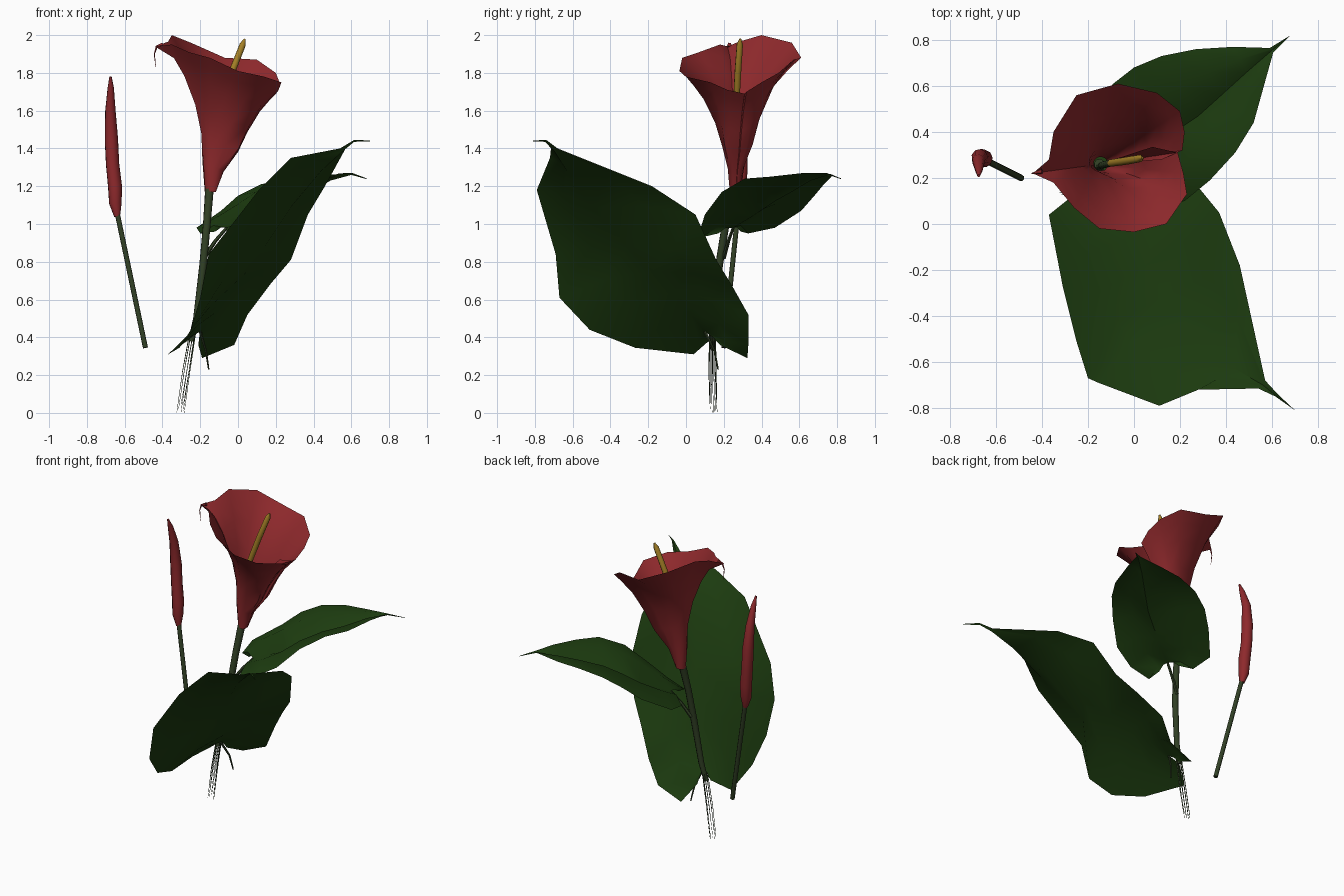
import bpy, bmesh, math, random
from mathutils import Vector as V

random.seed(4)


def material(name, rgb):
    m = bpy.data.materials.new(name)
    m.diffuse_color = (*rgb, 1)
    return m


RED = material("petal_red", (0.27, 0.022, 0.025))
LEAF = material("leaf_green", (0.012, 0.045, 0.005))
STEM = material("stem_green", (0.03, 0.05, 0.018))
GOLD = material("spadix_gold", (0.38, 0.22, 0.02))


def sheet(name, rows, mat, wrap=False, caps=False):
    """Skin a list of equal-length point rows with quads."""
    bm = bmesh.new()
    vs = [[bm.verts.new(p) for p in r] for r in rows]
    n = len(rows[0])
    for a, b in zip(vs, vs[1:]):
        for i in range(n if wrap else n - 1):
            j = (i + 1) % n
            bm.faces.new((a[i], a[j], b[j], b[i]))
    if caps:
        bm.faces.new(vs[0][::-1])
        bm.faces.new(vs[-1])
    bmesh.ops.remove_doubles(bm, verts=bm.verts, dist=0.0005)
    bmesh.ops.recalc_face_normals(bm, faces=bm.faces)
    me = bpy.data.meshes.new(name)
    bm.to_mesh(me)
    bm.free()
    me.materials.append(mat)
    ob = bpy.data.objects.new(name, me)
    bpy.context.collection.objects.link(ob)
    bpy.ops.object.select_all(action='DESELECT')
    ob.select_set(True)
    bpy.context.view_layer.objects.active = ob
    bpy.ops.object.shade_smooth_by_angle(angle=math.radians(50))
    return ob


def tube(name, pts, radii, mat, sides=8):
    """Tapered tube through points."""
    pts = [V(p) for p in pts]
    rows = []
    for i, p in enumerate(pts):
        d = (pts[min(i + 1, len(pts) - 1)] - pts[max(i - 1, 0)]).normalized()
        u = d.cross(V((0.3, 1, 0.1))).normalized()
        w = d.cross(u)
        rows.append([p + radii[i] * (u * math.cos(a) + w * math.sin(a))
                     for a in (math.tau * k / sides for k in range(sides))])
    return sheet(name, rows, mat, True, True)


def leaf(name, left, mid, right, lift):
    """Blade from two edges and a midrib, with slightly arched halves."""
    rows = []
    for l, m, r in zip(left, mid, right):
        l, m, r = V(l), V(m), V(r)
        up = V((0, 0, lift))
        ql = (l + m) / 2 + up * min(1, (l - m).length * 3)
        qr = (r + m) / 2 + up * min(1, (r - m).length * 3)
        rows.append([l, ql, m, qr, r])
    return sheet(name, rows, LEAF)


# Large leaf leaning to the front right
leaf("large_leaf",
     [(-.27, .12, .38), (-.37, .04, .31), (-.31, -.27, .345), (-.25, -.51, .44), (-.20, -.67, .61),
      (-.155, -.69, .84), (.11, -.79, 1.18), (.28, -.72, 1.35), (.54, -.715, 1.40),
      (.615, -.75, 1.445), (.70, -.81, 1.44)],
     [(-.2, .10, .43), (-.2, .10, .43), (-.12, .02, .53), (-.04, -.07, .64), (.05, -.18, .75),
      (.14, -.31, .88), (.28, -.50, 1.09), (.44, -.63, 1.28), (.56, -.70, 1.39),
      (.615, -.745, 1.435), (.70, -.81, 1.438)],
     [(-.21, .18, .36), (-.19, .325, .29), (-.02, .33, .36), (.05, .33, .52), (.17, .24, .68),
      (.28, .16, .81), (.37, .05, 1.05), (.46, -.18, 1.2), (.57, -.68, 1.40),
      (.625, -.74, 1.445), (.70, -.81, 1.442)], .025)

# Small leaf at the back right
leaf("small_leaf",
     [(-.12, .29, .96), (-.20, .33, .95), (-.22, .47, .98), (-.09, .61, 1.07), (.0, .68, 1.15),
      (.12, .73, 1.21), (.27, .76, 1.24), (.43, .77, 1.25), (.59, .765, 1.265), (.68, .82, 1.24)],
     [(-.06, .25, .98), (-.06, .25, .98), (.02, .30, 1.01), (.1, .35, 1.04), (.19, .41, 1.08),
      (.28, .47, 1.12), (.38, .56, 1.17), (.49, .66, 1.23), (.6, .755, 1.26), (.68, .82, 1.238)],
     [(-.06, .17, .95), (-.05, .085, .93), (.09, .075, .97), (.22, .10, 1.05), (.33, .19, 1.17),
      (.44, .31, 1.24), (.52, .44, 1.25), (.57, .62, 1.27), (.605, .745, 1.27), (.68, .82, 1.242)], .055)

# Main stem and leaf stalks
tube("main_stem", [(-.25, .14, .38), (-.22, .15, .5), (-.185, .175, .78), (-.165, .21, 1.0), (-.15, .26, 1.2)],
     [.015, .018, .021, .021, .024], STEM)
tube("small_leaf_stalk", [(-.18, .20, .82), (-.12, .225, .91), (-.06, .25, .98)], [.012, .01, .008], STEM, 6)
tube("large_leaf_stalk", [(-.2, .10, .43), (-.17, .15, .33), (-.155, .17, .23)], [.008, .006, .004], STEM, 6)

# Frayed strands at the foot of the stem
for i in range(9):
    a = math.tau * i / 9
    o = V((math.cos(a), math.sin(a), 0)) * .02
    s = random.uniform(0, .05) if i else 0
    tube(f"strand_{i}", [V((-.24, .14, .43)) + o * .8, V((-.275, .14, .22)) + o, V((-.305, .145, s)) + o],
         [.003, .002, .001], STEM, 3)

# Open funnel flower: rim runs from one lap edge round the back to the other
rim = [(.12, .28, 1.66), (.21, .32, 1.70), (.22, .40, 1.75), (.20, .49, 1.80), (.10, .57, 1.87), (-.07, .61, 1.88),
       (-.25, .56, 1.96), (-.35, .40, 2.0), (-.37, .28, 1.965), (-.44, .22, 1.94), (-.35, .18, 1.95),
       (-.26, .07, 1.91), (-.15, -.02, 1.88), (.0, -.035, 1.81), (.14, .0, 1.78), (.23, .13, 1.75), (.215, .22, 1.71),
       (.19, .31, 1.69), (.08, .335, 1.66)]
base = V((-.15, .26, 1.17))
rows = []
for t, f in ((0, .1), (.2, .13), (.4, .2), (.6, .34), (.8, .59), (.92, .82), (1, 1)):
    row = []
    for k, p in enumerate(rim):
        d = V(p) - base
        flat = V((d.x, d.y, 0))
        g = f + (7 * max(0, d.x) ** 2 - 1.2 * max(0, -d.y)) * t * (1 - t)   # full right, slim front
        r = flat.length * g
        if t < .3:                                       # rounder throat
            r = .5 * r + .5 * (.03 + .09 * t)
        if k == 9 and t < 1:                             # pointed tip only at the rim
            r *= .8
        q = base + flat.normalized() * r
        q.z += d.z * t
        row.append(q)
    rows.append(row)
sheet("flower_funnel", rows, RED)
tube("flower_tip_curl", [(-.40, .23, 1.95), (-.43, .222, 1.94), (-.443, .22, 1.90), (-.435, .22, 1.83)],
     [.012, .006, .003, .001], RED, 5)

# Spadix inside the flower
tube("spadix_stalk", [(-.15, .25, 1.2), (-.14, .255, 1.45), (-.10, .265, 1.62)], [.014, .015, .016], STEM)
tube("spadix", [(-.10, .265, 1.62), (-.03, .275, 1.81), (.025, .285, 1.95), (.036, .288, 1.98)],
     [.017, .018, .017, .005], GOLD)

# Closed bud on its own stem
tube("bud_stem", [(-.49, .20, .345), (-.64, .275, 1.06)], [.014, .014], STEM)
tube("bud", [(-.64, .275, 1.04), (-.65, .28, 1.11), (-.652, .285, 1.2), (-.665, .29, 1.32), (-.671, .29, 1.45),
             (-.676, .275, 1.6), (-.674, .235, 1.72), (-.675, .21, 1.78)],
     [.016, .034, .038, .036, .036, .028, .017, .006], RED, 9)
